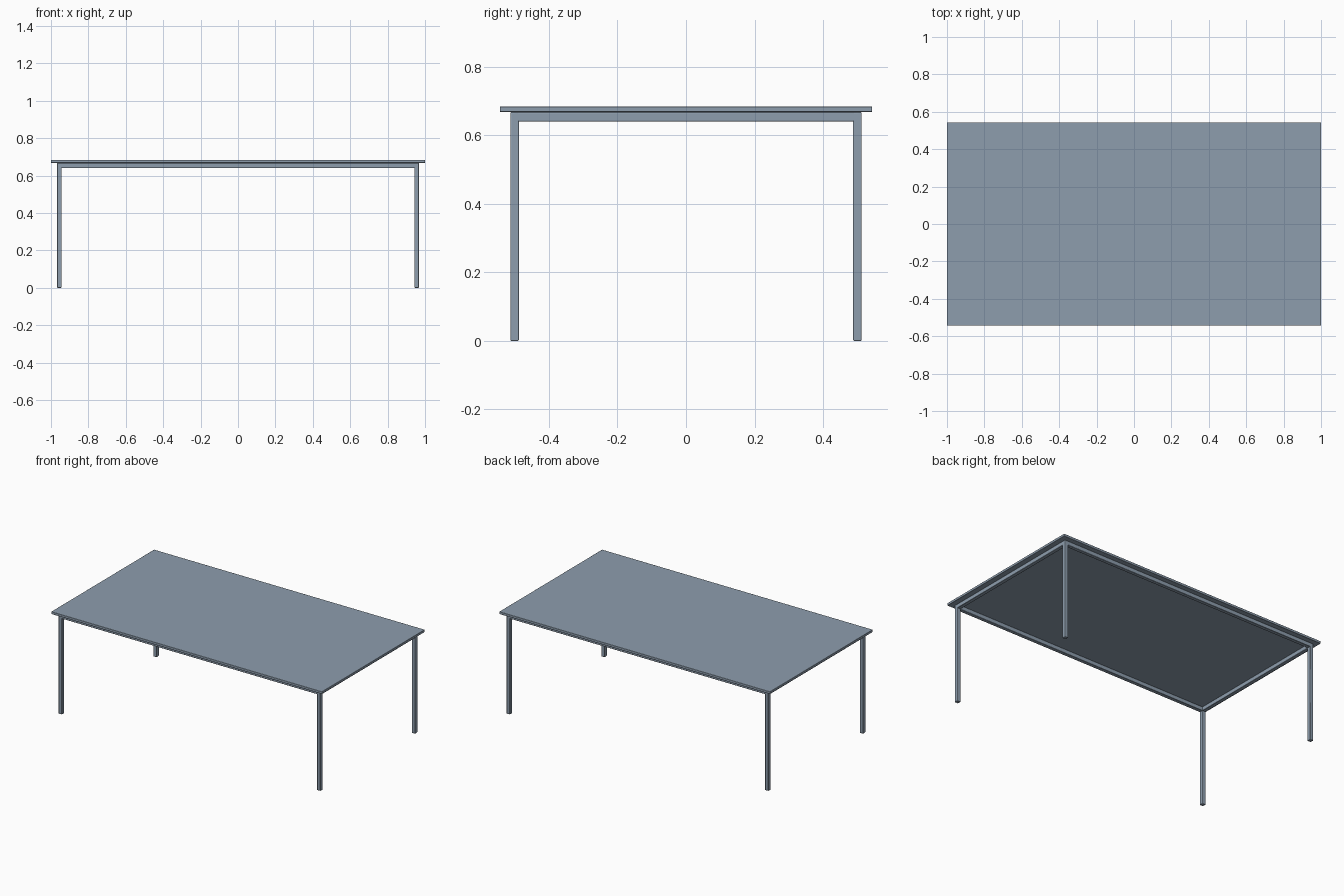
import bpy

cube = bpy.data.objects.get("Cube")
if cube:
    bpy.data.objects.remove(cube, do_unlink=True)

# Single blue-grey finish
COLOUR = (0.27, 0.34, 0.42, 1)
finish = bpy.data.materials.new("blue_grey")
finish.use_nodes = True
finish.diffuse_color = COLOUR
finish.node_tree.nodes["Principled BSDF"].inputs["Base Color"].default_value = COLOUR

HALF_X, HALF_Y, HEIGHT = 1.0, 0.543, 0.684
TOP_UNDERSIDE = 0.668
FRAME_TOP = 0.667
TUBE = 0.025
LEG_X, LEG_Y = 0.955, 0.5


def box(name, centre, size, bevel):
    bpy.ops.mesh.primitive_cube_add(size=1, location=centre)
    obj = bpy.context.object
    obj.name = name
    obj.scale = size
    bpy.ops.object.transform_apply(location=False, rotation=False, scale=True)
    edge = obj.modifiers.new("soft_edges", "BEVEL")
    edge.width = bevel
    edge.segments = 2
    obj.data.materials.append(finish)
    bpy.ops.object.shade_smooth_by_angle()
    return obj


# Thin table top
box("table_top", (0, 0, (HEIGHT + TOP_UNDERSIDE) / 2),
    (2 * HALF_X, 2 * HALF_Y, HEIGHT - TOP_UNDERSIDE), 0.002)

# Square tube legs
for side, sx in (("left", 1), ("right", -1)):
    for end, sy in (("front", -1), ("back", 1)):
        box(f"{end}_{side}_leg", (sx * LEG_X, sy * LEG_Y, FRAME_TOP / 2),
            (TUBE, TUBE, FRAME_TOP), 0.003)

# Rails joining the legs under the top
rail_height = FRAME_TOP - 0.64
rail_z = FRAME_TOP - rail_height / 2
for end, sy in (("front", -1), ("back", 1)):
    box(f"{end}_rail", (0, sy * LEG_Y, rail_z),
        (2 * LEG_X, TUBE, rail_height), 0.003)
for side, sx in (("left", 1), ("right", -1)):
    box(f"{side}_rail", (sx * LEG_X, 0, rail_z),
        (TUBE, 2 * LEG_Y, rail_height), 0.003)
